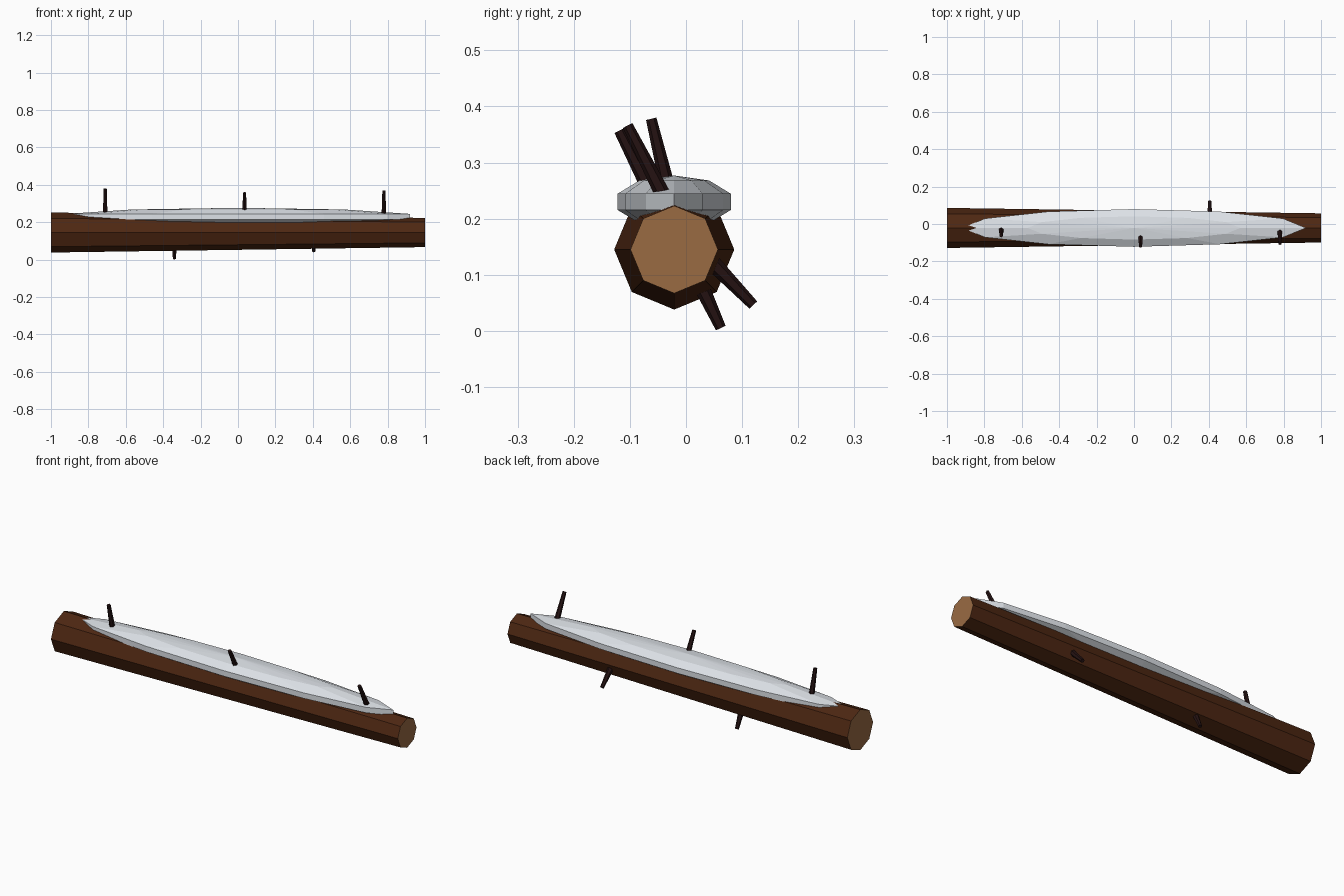
import bpy, math
from mathutils import Vector

if "Cube" in bpy.data.objects:
    bpy.data.objects.remove(bpy.data.objects["Cube"])


def material(name, rgb):
    m = bpy.data.materials.new(name)
    m.diffuse_color = (*rgb, 1)
    m.use_nodes = True
    m.node_tree.nodes["Principled BSDF"].inputs["Base Color"].default_value = m.diffuse_color
    return m


bark = material("bark brown", (0.075, 0.02, 0.006))
cut_wood = material("cut wood", (0.32, 0.145, 0.055))
twig_brown = material("dark twig", (0.018, 0.006, 0.006))
snow_white = material("snow white", (0.82, 0.86, 0.91))


def cone_between(name, start, end, r1, r2, sides, mat):
    # tapered prism whose r1 end is at start and r2 end at end
    a, b = Vector(start), Vector(end)
    bpy.ops.mesh.primitive_cone_add(vertices=sides, radius1=r1, radius2=r2,
                                    depth=(b - a).length, location=(a + b) / 2)
    o = bpy.context.object
    o.name = name
    o.rotation_euler = (b - a).to_track_quat('Z', 'Y').to_euler()
    o.data.materials.append(mat)
    return o


# tapered eight-sided log with pale cut ends
log = cone_between("log", (-1, -0.021, 0.145), (1, -0.021, 0.145), 0.107, 0.078, 8, bark)
log.data.materials.append(cut_wood)
for f in log.data.polygons:
    if abs(f.normal.z) > 0.9:
        f.material_index = 1

# flattened snow cap
bpy.ops.mesh.primitive_uv_sphere_add(segments=12, ring_count=5, radius=1, location=(0, -0.021, 0.23))
snow = bpy.context.object
snow.name = "snow_cap"
snow.scale = (0.967, 0.106, 0.047)
snow.data.materials.append(snow_white)

# twig stubs: x, tip y, tip z, tilt from up around the log, length
twigs = [
    (-0.71, -0.062, 0.378, 13.5, 0.17),
    (0.035, -0.119, 0.357, 27, 0.17),
    (0.78, -0.104, 0.366, 27, 0.17),
    (-0.34, 0.062, 0.005, 180 + 25, 0.10),
    (0.405, 0.120, 0.046, 180 + 44, 0.11),
]
for i, (x, y, z, tilt, length) in enumerate(twigs):
    t = math.radians(tilt)
    start = (x, y + math.sin(t) * length, z - math.cos(t) * length)
    cone_between(f"twig_{i + 1}", start, (x, y, z), 0.015, 0.0095, 6, twig_brown)
